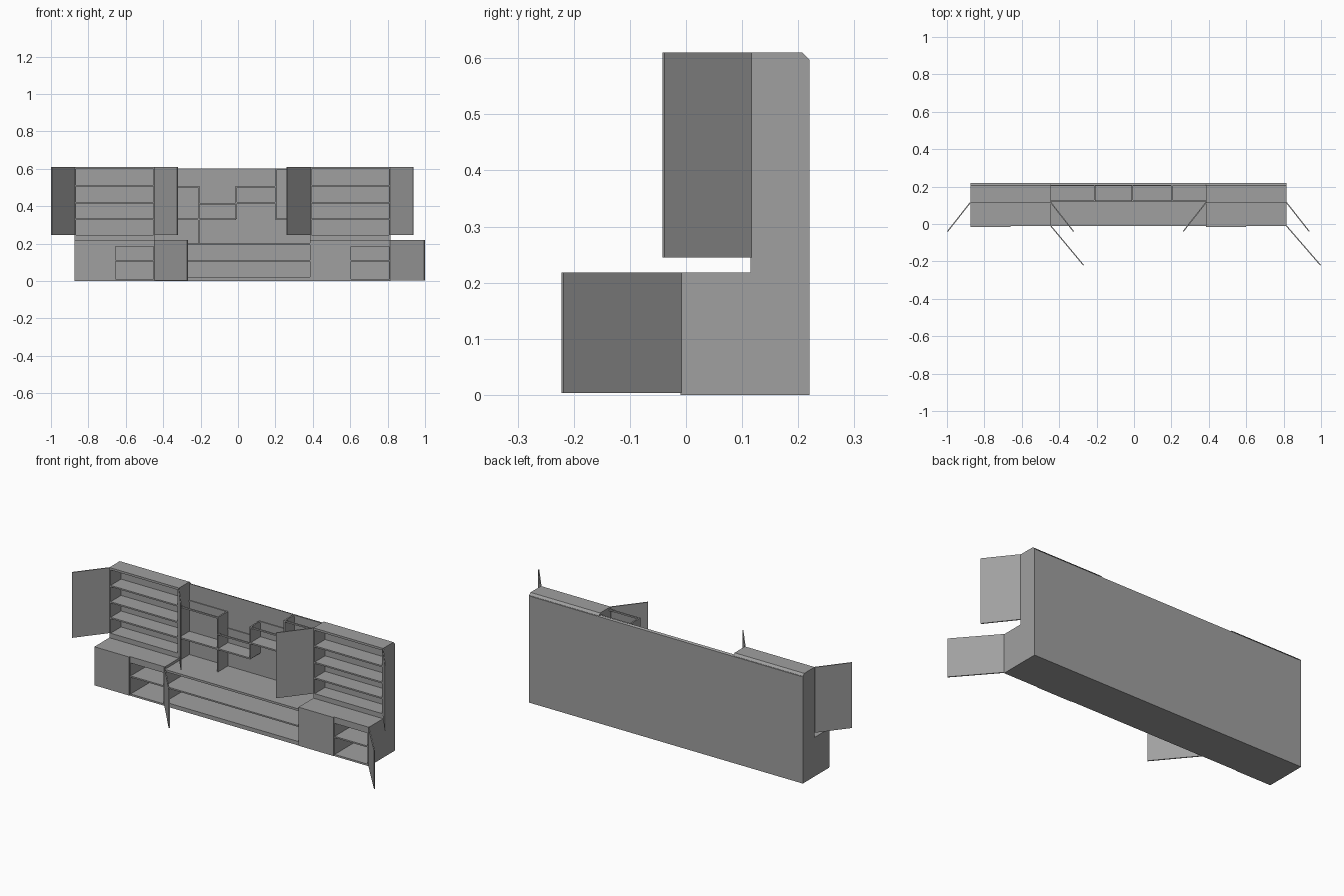
import bpy
import bmesh
import math
from mathutils import Matrix

cube = bpy.data.objects.get("Cube")
if cube:
    bpy.data.objects.remove(cube, do_unlink=True)

grey = bpy.data.materials.new("mid grey")
grey.use_nodes = True
COLOUR = (0.35, 0.35, 0.35, 1)
grey.diffuse_color = COLOUR
grey.node_tree.nodes["Principled BSDF"].inputs["Base Color"].default_value = COLOUR

# Main dimensions
T = 0.008                                   # board thickness
LEFT_END, LEFT_IN, RIGHT_IN, RIGHT_END = -0.875, -0.445, 0.385, 0.815
FRONT, UPPER_FRONT, BACK = -0.01, 0.115, 0.22
BASE_TOP, TOP = 0.218, 0.61
CHAMFER = 0.013


def finish(bm, name):
    bmesh.ops.recalc_face_normals(bm, faces=bm.faces)
    mesh = bpy.data.meshes.new(name)
    bm.to_mesh(mesh)
    bm.free()
    mesh.materials.append(grey)
    obj = bpy.data.objects.new(name, mesh)
    bpy.context.collection.objects.link(obj)
    return obj


def board(name, x0, x1, y0, y1, z0, z1):
    bm = bmesh.new()
    bmesh.ops.create_cube(bm, size=1)
    bmesh.ops.scale(bm, vec=(x1 - x0, y1 - y0, z1 - z0), verts=bm.verts)
    bmesh.ops.translate(bm, vec=((x0 + x1) / 2, (y0 + y1) / 2, (z0 + z1) / 2), verts=bm.verts)
    return finish(bm, name)


def prism(name, x0, x1, profile):
    """Extrude a (y, z) profile along x."""
    bm = bmesh.new()
    face = bm.faces.new([bm.verts.new((x0, y, z)) for y, z in profile])
    new = bmesh.ops.extrude_face_region(bm, geom=[face])["geom"]
    verts = [v for v in new if isinstance(v, bmesh.types.BMVert)]
    bmesh.ops.translate(bm, vec=(x1 - x0, 0, 0), verts=verts)
    return finish(bm, name)


def open_door(name, hinge, tip, z0, z1):
    """Thin panel swung from its hinge to its tip."""
    dx, dy = tip[0] - hinge[0], tip[1] - hinge[1]
    door = board(name, 0, math.hypot(dx, dy), -0.003, 0.003, z0, z1)
    door.matrix_world = Matrix.Translation((*hinge, 0)) @ Matrix.Rotation(math.atan2(dy, dx), 4, "Z")


# Floor and back wall with a chamfered upper edge
board("floor", LEFT_END, RIGHT_END, FRONT, BACK, 0, 0.01)
prism("back_panel", LEFT_END, RIGHT_END,
      [(BACK - CHAMFER, 0), (BACK, 0), (BACK, 0.595), (BACK - CHAMFER, 0.6)])

# Stepped side walls of the two tall cabinets
wall = [(FRONT, 0), (BACK, 0), (BACK, TOP - CHAMFER), (BACK - CHAMFER, TOP),
        (UPPER_FRONT, TOP), (UPPER_FRONT, BASE_TOP), (FRONT, BASE_TOP)]
for name, x in (("left_outer", RIGHT_END - T), ("left_inner", RIGHT_IN),
                ("right_inner", LEFT_IN - T), ("right_outer", LEFT_END)):
    prism(name + "_wall", x, x + T, wall)

for side, x0, x1 in (("right", LEFT_END, LEFT_IN), ("left", RIGHT_IN, RIGHT_END)):
    middle = (x0 + x1) / 2
    # Roof, counter and plinth under the upper shelves
    prism(side + "_roof", x0, x1,
          [(UPPER_FRONT, TOP - 0.012), (BACK, TOP - 0.012), (BACK, TOP - CHAMFER),
           (BACK - CHAMFER, TOP), (UPPER_FRONT, TOP)])
    board(side + "_counter", x0, x1, FRONT, BACK, 0.183, BASE_TOP)
    board(side + "_plinth", x0, x1, UPPER_FRONT, BACK, BASE_TOP, 0.245)
    # Shelves
    for i, z in enumerate((0.33, 0.417, 0.508)):
        board(f"{side}_upper_shelf_{i + 1}", x0, x1, UPPER_FRONT, BACK, z - T / 2, z + T / 2)
    board(side + "_base_shelf", middle, x1, FRONT, BACK, 0.107 - T / 2, 0.107 + T / 2)
    board(side + "_base_divider", middle - T / 2, middle + T / 2, FRONT, BACK, 0, 0.19)
    # Doors
    board(side + "_closed_door", x0, middle, FRONT - 0.007, FRONT, 0.003, BASE_TOP)
    tip_x = x1 + (0.182 if side == "left" else 0.175)
    open_door(side + "_base_open_door", (x1, FRONT), (tip_x, -0.22), 0.003, BASE_TOP)
    for edge, x, step in (("right", x0, -0.122), ("left", x1, 0.122)):
        open_door(f"{side}_upper_door_{edge}", (x, UPPER_FRONT), (x + step, -0.04), 0.245, TOP)

# Low open media bench
board("bench_top", LEFT_IN, RIGHT_IN, FRONT, BACK, 0.192, 0.204)
board("bench_shelf", LEFT_IN, RIGHT_IN, FRONT, BACK, 0.107 - T / 2, 0.107 + T / 2)
board("bench_bottom", LEFT_IN, RIGHT_IN, FRONT, BACK, 0.01, 0.022)

# Stepped wall cubbies, each with an open frame on top
CUBBY_FRONT, CUBBY_BACK = 0.12, 0.21
cubbies = ((LEFT_IN, -0.211, 0.33, 0.508), (-0.211, -0.01, 0.33, 0.417),
           (-0.01, 0.201, 0.417, 0.508), (0.201, RIGHT_IN, 0.33, 0.6))
for i, (x0, x1, low, high) in enumerate(cubbies):
    name = f"cubby_{i + 1}"
    board(name + "_bottom", x0, x1, CUBBY_FRONT, CUBBY_BACK, low - T / 2, low + T / 2)
    for part, y in (("front_rail", CUBBY_FRONT), ("back_rail", CUBBY_BACK - T)):
        board(f"{name}_{part}", x0, x1, y, y + T, high - T, high)

# Uprights between the cubbies
for i, (x, low, high) in enumerate(((-0.211, 0.204, 0.508), (-0.01, 0.33, 0.508), (0.201, 0.33, 0.6))):
    board(f"cubby_upright_{i + 1}", x - T / 2, x + T / 2, CUBBY_FRONT, CUBBY_BACK, low, high)
